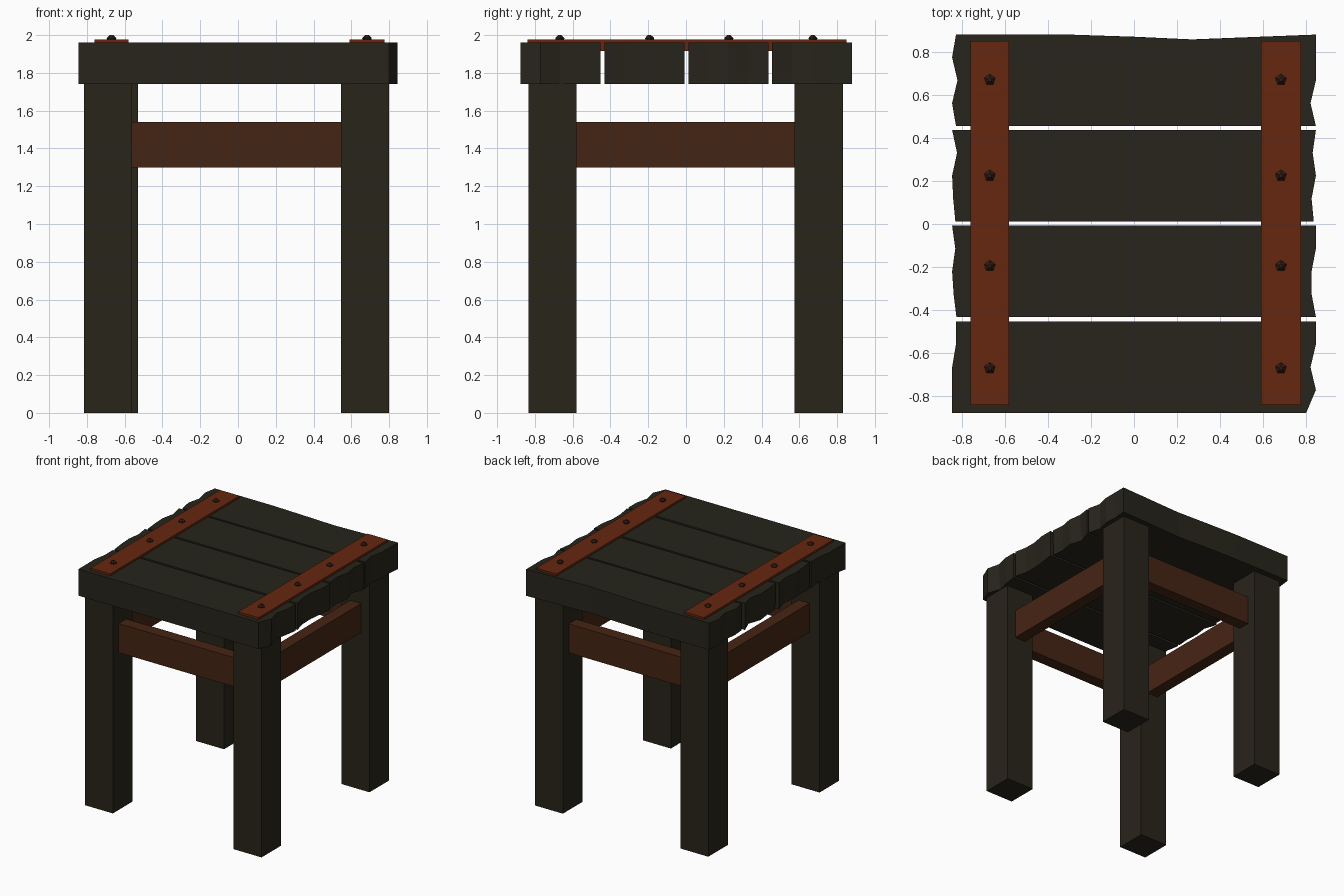
import bpy, bmesh, math, random

if "Cube" in bpy.data.objects:
    bpy.data.objects.remove(bpy.data.objects["Cube"])

random.seed(4)


def material(name, rgb):
    m = bpy.data.materials.new(name)
    m.diffuse_color = (*rgb, 1)
    m.use_nodes = True
    m.node_tree.nodes["Principled BSDF"].inputs["Base Color"].default_value = m.diffuse_color
    return m


DARK = material("dark_wood", (0.020, 0.018, 0.011))
LEG = material("leg_wood", (0.022, 0.018, 0.011))
BROWN = material("brown_wood", (0.060, 0.018, 0.007))
RUST = material("rusty_strap", (0.130, 0.020, 0.005))
NAIL = material("nail_metal", (0.030, 0.012, 0.006))


def finish(bm, name, mat):
    bmesh.ops.recalc_face_normals(bm, faces=bm.faces)
    me = bpy.data.meshes.new(name)
    bm.to_mesh(me)
    bm.free()
    me.materials.append(mat)
    ob = bpy.data.objects.new(name, me)
    bpy.context.collection.objects.link(ob)
    return ob


def box(name, x0, x1, y0, y1, z0, z1, mat):
    bm = bmesh.new()
    bmesh.ops.create_cube(bm, size=1)
    for v in bm.verts:
        v.co = (x0 + (v.co.x + .5) * (x1 - x0),
                y0 + (v.co.y + .5) * (y1 - y0),
                z0 + (v.co.z + .5) * (z1 - z0))
    return finish(bm, name, mat)


def plank(name, y0, y1, left, right, back_edge=()):
    """Board with ragged ends; left and right list x from the back edge to the front edge."""
    def ys(n):
        return [y1 + (y0 - y1) * i / (n - 1) for i in range(n)]
    top = list(zip(left, ys(len(left))))
    top += list(zip(right, ys(len(right))))[::-1]
    top += list(back_edge)
    bm = bmesh.new()
    upper = [bm.verts.new((x, y, 1.96)) for x, y in top]
    lower = []
    for x, y in top:
        # the ragged ends wander a little towards the underside
        inner = y0 < y < y1
        wobble = random.uniform(0, 0.025) if inner else 0
        lower.append(bm.verts.new((x - math.copysign(wobble, x), y, 1.74)))
    bm.faces.new(upper)
    bm.faces.new(lower[::-1])
    n = len(top)
    for i in range(n):
        j = (i + 1) % n
        bm.faces.new((upper[i], lower[i], lower[j], upper[j]))
    return finish(bm, name, DARK)


# Seat boards, back to front
plank("seat_board_back", 0.455, 0.88,
      [-.827, -.845, -.82, -.845, -.827], [.845, .845, .845, .82, .845],
      [(.28, .857), (-.02, .87), (-.30, .88)])
plank("seat_board_mid_back", 0.012, 0.437,
      [-.845, -.822, -.845, -.84, -.83], [.845, .83, .845, .825, .835])
plank("seat_board_mid_front", -0.432, -0.008,
      [-.845, -.83, -.845, -.838, -.825], [.845, .845, .825, .825, .845])
plank("seat_board_front", -0.877, -0.453,
      [-.827, -.827, -.845, -.845, -.845], [.845, .845, .82, .845, .80])

# Legs
for name, x, y in (("front_left", -.815, -.835), ("front_right", .545, -.835),
                   ("back_left", -.785, .575), ("back_right", .545, .575)):
    box(name + "_leg", x, x + .255, y, y + .255, 0, 1.76, LEG)

# Stretchers between the legs
for name, y in (("front", -.708), ("back", .703)):
    box(name + "_stretcher", -.60, .60, y - .05, y + .05, 1.30, 1.54, BROWN)
for name, x in (("left", -.673), ("right", .673)):
    box(name + "_stretcher", x - .05, x + .05, -.62, .62, 1.30, 1.54, BROWN)

# Straps across the boards, each with four five-sided nails
for side, x0, x1 in (("left", -.76, -.58), ("right", .59, .775)):
    box(side + "_strap", x0, x1, -.84, .85, 1.915, 1.977, RUST)
    for k, y in enumerate((-.67, -.195, .225, .67)):
        bm = bmesh.new()
        rings = []
        for r, z in ((.02, 1.965), (.027, 1.984), (.01, 2.0)):
            rings.append([bm.verts.new(((x0 + x1) / 2 + r * math.sin(i * math.tau / 5),
                                        y + r * math.cos(i * math.tau / 5), z))
                          for i in range(5)])
        for a, b in zip(rings, rings[1:]):
            for i in range(5):
                j = (i + 1) % 5
                bm.faces.new((a[i], a[j], b[j], b[i]))
        bm.faces.new(rings[0])
        bm.faces.new(rings[-1])
        finish(bm, f"{side}_nail_{k + 1}", NAIL)
